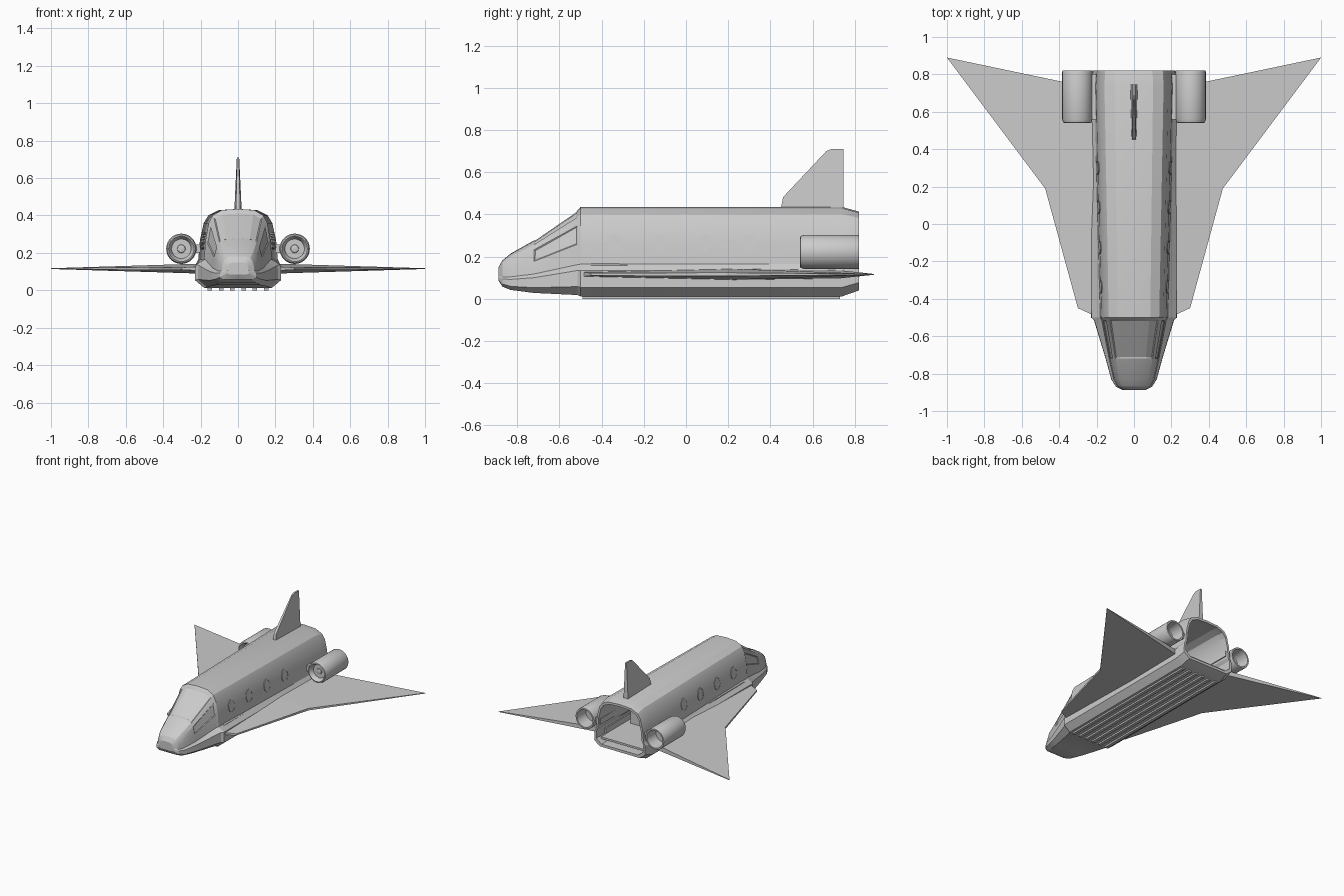
import bpy, bmesh, math
from mathutils import Vector

if "Cube" in bpy.data.objects:
    bpy.data.objects.remove(bpy.data.objects["Cube"])


def finish(bm, name, smooth=None):
    bmesh.ops.recalc_face_normals(bm, faces=bm.faces)
    me = bpy.data.meshes.new(name)
    bm.to_mesh(me)
    bm.free()
    ob = bpy.data.objects.new(name, me)
    bpy.context.collection.objects.link(ob)
    if smooth:
        bpy.ops.object.select_all(action='DESELECT')
        ob.select_set(True)
        bpy.context.view_layer.objects.active = ob
        bpy.ops.object.shade_smooth_by_angle(angle=math.radians(smooth))
    return ob


def box(name, x0, x1, y0, y1, z0, z1):
    bm = bmesh.new()
    bmesh.ops.create_cube(bm, size=1)
    for v in bm.verts:
        v.co = Vector((x1 if v.co.x > 0 else x0, y1 if v.co.y > 0 else y0, z1 if v.co.z > 0 else z0))
    return finish(bm, name)


# Hull cross-section, right half from belly to roof (x, z as fraction of height)
HALF = [(0, 0), (.18, 0), (.23, .1), (.228, .29), (.208, .36), (.2, .6),
        (.18, .82), (.155, .92), (.1, .985), (0, 1)]


def ring(bm, y, low, up, zb, zt):
    pts = [(x * (low if i < 4 else up), zb + f * (zt - zb)) for i, (x, f) in enumerate(HALF)]
    pts += [(-x, z) for x, z in pts[-2:0:-1]]
    return [bm.verts.new((x, y, z)) for x, z in pts]


# Hull: nose tip to open tail, then back inside as the cabin lining
# y, lower width, upper width, bottom z, top z
SECTIONS = [(-.888, .26, .27, .085, .15), (-.87, .42, .42, .058, .182), (-.83, .53, .52, .042, .215),
            (-.72, .66, .64, .028, .277), (-.515, .93, .83, .018, .418), (-.50, 1, .87, .012, .435),
            (.74, 1, 1.02, .012, .435), (.82, .96, .99, .04, .413),
            (.82, .88, .91, .06, .395), (.74, .88, .91, .06, .405), (-.45, .85, .76, .06, .405)]
bm = bmesh.new()
rings = [ring(bm, *s) for s in SECTIONS]
n = len(rings[0])
grid = []
for a, b in zip(rings, rings[1:]):
    grid.append([bm.faces.new((a[k], a[(k + 1) % n], b[(k + 1) % n], b[k])) for k in range(n)])
bm.faces.new(rings[0])
bm.faces.new(rings[-1])
bmesh.ops.recalc_face_normals(bm, faces=bm.faces)
# recessed windscreen and cockpit side windows
for group in ([7, 8, 9, 10], [5], [12]):
    bmesh.ops.inset_region(bm, faces=[grid[3][k] for k in group], thickness=.007, depth=-.004)
finish(bm, "hull", 20)

# Cabin deck and benches seen through the open tail
box("cabin_deck", -.19, .19, -.45, .78, .08, .095)
for s, side in ((1, "right"), (-1, "left")):
    for i in range(4):
        y = -.3 + i * .22
        xs = sorted((s * .06, s * .15))
        box(f"seat_{side}_{i}", *xs, y, y + .09, .09, .15)
        box(f"seat_back_{side}_{i}", *xs, y + .09, y + .115, .09, .24)

# Belly strips
for i in range(6):
    x = -.15 + i * .06
    box(f"belly_strip_{i}", x - .012, x + .012, -.49, .73, 0, .016)


# Wings
def wing(s, name):
    P = [(.19, -.5, .012), (.19, .19, .027), (.19, .72, .02),
         (.30, -.45, .006), (.475, .19, .008), (1, .89, .002)]
    bm = bmesh.new()
    top = [bm.verts.new((s * x, y, .116 + h)) for x, y, h in P]
    bot = [bm.verts.new((s * x, y, .116 - h)) for x, y, h in P]
    for v in (top, bot):
        bm.faces.new((v[0], v[3], v[4], v[1]))
        bm.faces.new((v[1], v[4], v[5], v[2]))
    loop = [0, 3, 4, 5, 2, 1]
    for a, b in zip(loop, loop[1:] + loop[:1]):
        bm.faces.new((top[a], top[b], bot[b], bot[a]))
    finish(bm, name)


# Engine pod, revolved around its own axis (radius, y)
POD = [(0, .562), (.02, .568), (.022, .575), (.052, .575), (.06, .552), (.068, .54), (.075, .543), (.081, .56),
       (.081, .815), (.079, .82), (.068, .82), (.06, .72), (0, .72)]


def engine(s, name):
    bm = bmesh.new()
    vs = [bm.verts.new((r, y, 0)) for r, y in POD]
    es = [bm.edges.new(e) for e in zip(vs, vs[1:])]
    bmesh.ops.spin(bm, geom=vs + es, axis=(0, 1, 0), cent=(0, 0, 0), angle=math.tau, steps=32)
    bmesh.ops.remove_doubles(bm, verts=bm.verts, dist=1e-4)
    bmesh.ops.translate(bm, verts=bm.verts, vec=(s * .303, 0, .222))
    finish(bm, name, 30)


# Oval cabin window lying on the sloped hull side
def window(s, y, name):
    t = (y + .5) / 1.24
    x = .2 * (.87 + .15 * t) + .001
    bm = bmesh.new()
    rim = [[], [], []]
    for i in range(24):
        a = math.tau * i / 24
        for r, k, d in ((rim[0], 1, -.008), (rim[1], 1, .003), (rim[2], .88, .003)):
            dy, dz = .037 * k * math.cos(a), .047 * k * math.sin(a)
            lean = -.09 * dz if dz < 0 else -.2 * dz
            r.append(bm.verts.new((s * (x + d + lean + .024 * dy), y + dy, .265 + dz)))
    pane = []
    for v in rim[2]:
        pane.append(bm.verts.new(v.co - Vector((s * .002, 0, 0))))
    rows = rim + [pane]
    for p, q in zip(rows, rows[1:]):
        for i in range(24):
            j = (i + 1) % 24
            bm.faces.new((p[i], p[j], q[j], q[i]))
    bm.faces.new(pane)
    finish(bm, name)


for s, side in ((1, "right"), (-1, "left")):
    wing(s, "wing_" + side)
    engine(s, "engine_" + side)
    box("engine_pylon_" + side, *sorted((s * .18, s * .235)), .56, .80, .2, .245)
    for i, y in enumerate((-.335, -.125, .09, .30)):
        window(s, y, f"window_{side}_{i}")

# Tail fin: side profile (y, z), tapering in thickness upward and toward the leading edge
FIN = [(.448, .42), (.46, .482), (.665, .70), (.69, .71), (.745, .71), (.745, .42)]
bm = bmesh.new()
sides = []
for s in (1, -1):
    sides.append([bm.verts.new((s * (.02 - .047 * (z - .42)) * (.6 if i < 3 else 1), y, z))
                  for i, (y, z) in enumerate(FIN)])
    bm.faces.new(sides[-1])
for i in range(6):
    j = (i + 1) % 6
    bm.faces.new((sides[0][i], sides[0][j], sides[1][j], sides[1][i]))
finish(bm, "tail_fin")
